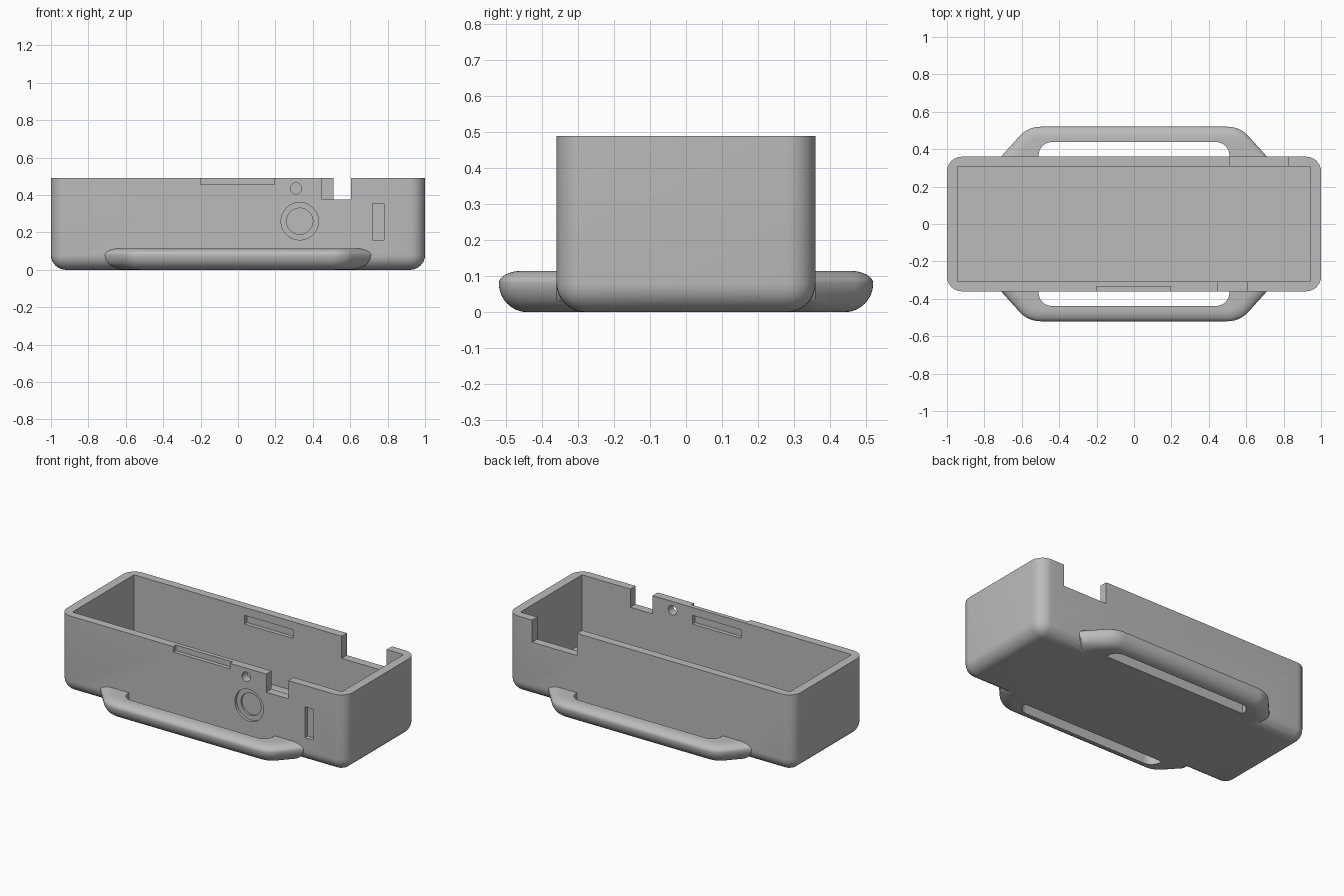
import bpy, bmesh
from math import sin, cos, pi, radians
from mathutils import Matrix, Vector

if "Cube" in bpy.data.objects:
    bpy.data.objects.remove(bpy.data.objects["Cube"])

HX, HY, TOP = 1.0, 0.36, 0.49      # half length, half width, height of the box
ROUND = 0.08                       # corner and underside radius

grey = bpy.data.materials.new("plain grey")
grey.use_nodes = True
grey.diffuse_color = (0.5, 0.5, 0.5, 1)
grey.node_tree.nodes["Principled BSDF"].inputs["Base Color"].default_value = (0.5, 0.5, 0.5, 1)


def make(name, bm):
    bmesh.ops.recalc_face_normals(bm, faces=bm.faces[:])
    mesh = bpy.data.meshes.new(name)
    bm.to_mesh(mesh)
    bm.free()
    mesh.materials.append(grey)
    ob = bpy.data.objects.new(name, mesh)
    bpy.context.collection.objects.link(ob)
    return ob


def block_mesh(lo, hi):
    lo, hi = Vector(lo), Vector(hi)
    bm = bmesh.new()
    place = Matrix.Translation((lo + hi) / 2) @ Matrix.Diagonal((*(hi - lo), 1))
    bmesh.ops.create_cube(bm, size=1, matrix=place)
    return bm


def block(name, lo, hi):
    return make(name, block_mesh(lo, hi))


def disc(name, x, z, radius, y0, y1):
    bm = bmesh.new()
    place = Matrix.Translation((x, (y0 + y1) / 2, z)) @ Matrix.Rotation(pi / 2, 4, 'X')
    bmesh.ops.create_cone(bm, cap_ends=True, segments=48, radius1=radius,
                          radius2=radius, depth=y1 - y0, matrix=place)
    return make(name, bm)


def loft(name, rings):
    bm = bmesh.new()
    loops = [[bm.verts.new(p) for p in ring] for ring in rings]
    for a, b in zip(loops, loops[1:]):
        for i in range(len(a)):
            j = (i + 1) % len(a)
            bm.faces.new((a[i], a[j], b[j], b[i]))
    bm.faces.new(loops[0])
    bm.faces.new(loops[-1])
    return make(name, bm)


def combine(base, tool, operation):
    mod = base.modifiers.new("combine", 'BOOLEAN')
    mod.operation, mod.object, mod.solver = operation, tool, 'EXACT'
    bpy.context.view_layer.objects.active = base
    bpy.ops.object.modifier_apply(modifier=mod.name)
    bpy.data.objects.remove(tool)


def handle_ring(side, inset, z):
    # Half outline: straight grip, rounded corner, slanted end, root in the box
    corner, end = 0.15, radians(42)
    r = corner - inset
    half = []
    for k in range(9):
        a = pi / 2 + (end - pi / 2) * k / 8
        half.append((0.5 + r * cos(a), 0.52 - corner + r * sin(a)))
    x, y = half[-1]
    x += (y - HY) * sin(end) / cos(end)
    half += [(x, HY), (x, 0.26)]
    outline = half + [(-px, py) for px, py in reversed(half)]
    return [(px, side * py, z) for px, py in outline]


def handle(side):
    steps = [pi / 2 * k / 8 for k in range(9)]
    rings = [handle_ring(side, ROUND * (1 - sin(a)), ROUND * (1 - cos(a))) for a in steps]
    rings += [handle_ring(side, 0.065 * (1 - cos(a)), ROUND + 0.035 * sin(a)) for a in steps[1:]]
    return loft("handle", rings)


def grip_hole(side):
    r, x, y = 0.07, 0.51, 0.438
    half = [(x - r + r * sin(a), y - r + r * cos(a)) for a in [pi / 2 * k / 8 for k in range(9)]]
    half.append((x, HY))
    outline = half + [(-px, py) for px, py in reversed(half)]
    return loft("grip_hole", [[(px, side * py, z) for px, py in outline] for z in (-0.1, 0.2)])


# Box body with rounded corners and underside
bm = block_mesh((-HX, -HY, 0), (HX, HY, TOP))
edges = [e for e in bm.edges if min(v.co.z for v in e.verts) < 0.01]
bmesh.ops.bevel(bm, geom=edges, offset=ROUND, segments=8, profile=0.5, affect='EDGES')
body = make("case_body", bm)

# Carrying handles on both long sides
for side in (-1, 1):
    combine(body, handle(side), 'UNION')
    combine(body, grip_hole(side), 'DIFFERENCE')

# Inner space, rim notches, recesses and openings
cutters = [
    block("cavity", (-0.943, -0.308, 0.055), (0.943, 0.308, 0.7)),
    block("front_notch", (0.45, -0.5, 0.375), (0.605, -0.25, 0.7)),
    block("rear_notch", (0.51, 0.25, 0.35), (0.825, 0.5, 0.7)),
    block("lid_lip", (-0.2, -0.5, 0.455), (0.195, -0.335, 0.7)),
    block("side_slot", (0.72, -0.5, 0.16), (0.78, -0.335, 0.355)),
    block("front_catch", (-0.17, -0.333, 0.385), (0.17, -0.25, 0.44)),
    block("rear_catch", (-0.17, 0.25, 0.385), (0.17, 0.333, 0.44)),
    disc("button_recess", 0.33, 0.26, 0.1, -0.5, -0.342),
    disc("button_seat", 0.33, 0.26, 0.07, -0.5, -0.33),
    disc("indicator_hole", 0.31, 0.435, 0.03, -0.5, -0.25),
]
for cutter in cutters:
    combine(body, cutter, 'DIFFERENCE')

bpy.ops.object.select_all(action='DESELECT')
body.select_set(True)
bpy.context.view_layer.objects.active = body
bpy.ops.object.shade_smooth_by_angle(angle=radians(30))
